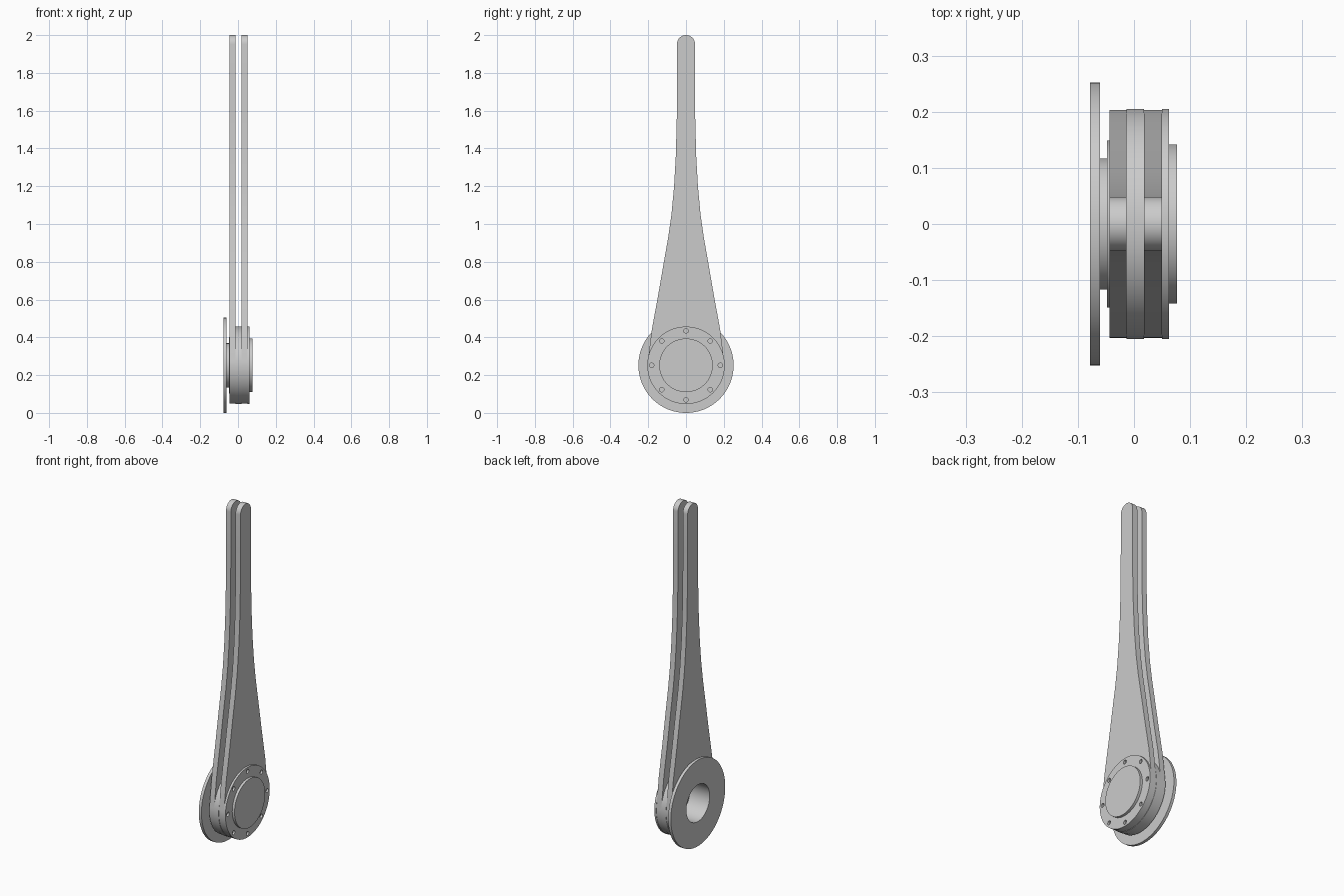
import bpy, bmesh
from math import sin, cos, pi, radians

cube = bpy.data.objects.get("Cube")
if cube:
    bpy.data.objects.remove(cube, do_unlink=True)

# Single plain grey material
grey = bpy.data.materials.new("light_grey")
grey.use_nodes = True
colour = (0.6, 0.6, 0.6, 1)
grey.diffuse_color = colour
grey.node_tree.nodes["Principled BSDF"].inputs["Base Color"].default_value = colour

HUB_Z = 0.252
BORE = 0.108
HUB = 0.204


def arc(radius, start=0, end=2 * pi, steps=64, y=0, z=HUB_Z):
    """Points along an arc in the y-z plane."""
    return [(y + radius * cos(start + (end - start) * i / steps),
             z + radius * sin(start + (end - start) * i / steps))
            for i in range(steps)]


def plate(name, x0, x1, outline, holes=()):
    """Flat outline with holes, extruded along x."""
    bm = bmesh.new()
    for loop in [outline, *holes]:
        verts = [bm.verts.new((x0, y, z)) for y, z in loop]
        for i, v in enumerate(verts):
            bm.edges.new((v, verts[(i + 1) % len(verts)]))
    bmesh.ops.triangle_fill(bm, edges=bm.edges[:], use_beauty=True, normal=(1, 0, 0))
    extruded = bmesh.ops.extrude_face_region(bm, geom=bm.faces[:], use_keep_orig=True)
    moved = [g for g in extruded["geom"] if isinstance(g, bmesh.types.BMVert)]
    bmesh.ops.translate(bm, verts=moved, vec=(x1 - x0, 0, 0))
    bmesh.ops.recalc_face_normals(bm, faces=bm.faces[:])
    mesh = bpy.data.meshes.new(name)
    bm.to_mesh(mesh)
    bm.free()
    mesh.materials.append(grey)
    obj = bpy.data.objects.new(name, mesh)
    bpy.context.collection.objects.link(obj)
    bpy.ops.object.select_all(action='DESELECT')
    obj.select_set(True)
    bpy.context.view_layer.objects.active = obj
    bpy.ops.object.shade_smooth_by_angle(angle=radians(30))
    return obj


bore = [arc(BORE)]

# Flange, neck and shoulder on the open side
plate("flange", -0.078, -0.061, arc(0.252, steps=96), bore)
plate("neck", -0.061, -0.048, arc(0.117), bore)
plate("shoulder", -0.048, -0.044, arc(0.149), bore)

# Twin arms: round hub end, flared sides, rounded tip
side = [(0.181, 0.44), (0.148, 0.62), (0.117, 0.8), (0.094, 0.93), (0.077, 1.05),
        (0.063, 1.2), (0.054, 1.36), (0.049, 1.55), (0.048, 1.75)]
arm = (arc(HUB - 0.001, pi, 2 * pi + 0.12, 48)
       + side
       + arc(0.048, 0, pi, 24, z=1.952)
       + [(-0.048, 1.952)]
       + [(-y, z) for y, z in reversed(side)]
       + [(-y, z) for y, z in arc(HUB - 0.001, 0.12, 0, 4)])
plate("arm_right", -0.044, -0.013, arm, bore)
plate("arm_left", 0.018, 0.05, arm, bore)

# Spacer ring between the arms
plate("hub_spacer", -0.013, 0.018, arc(HUB + 0.001, steps=96), bore)

# Bolted cover and its raised centre
bolt_holes = [arc(0.012, steps=16, y=0.182 * cos(k * pi / 4),
                  z=HUB_Z + 0.182 * sin(k * pi / 4)) for k in range(8)]
plate("cover", 0.05, 0.062, arc(HUB + 0.001, steps=96), bolt_holes)
plate("cover_boss", 0.062, 0.077, arc(0.142))
